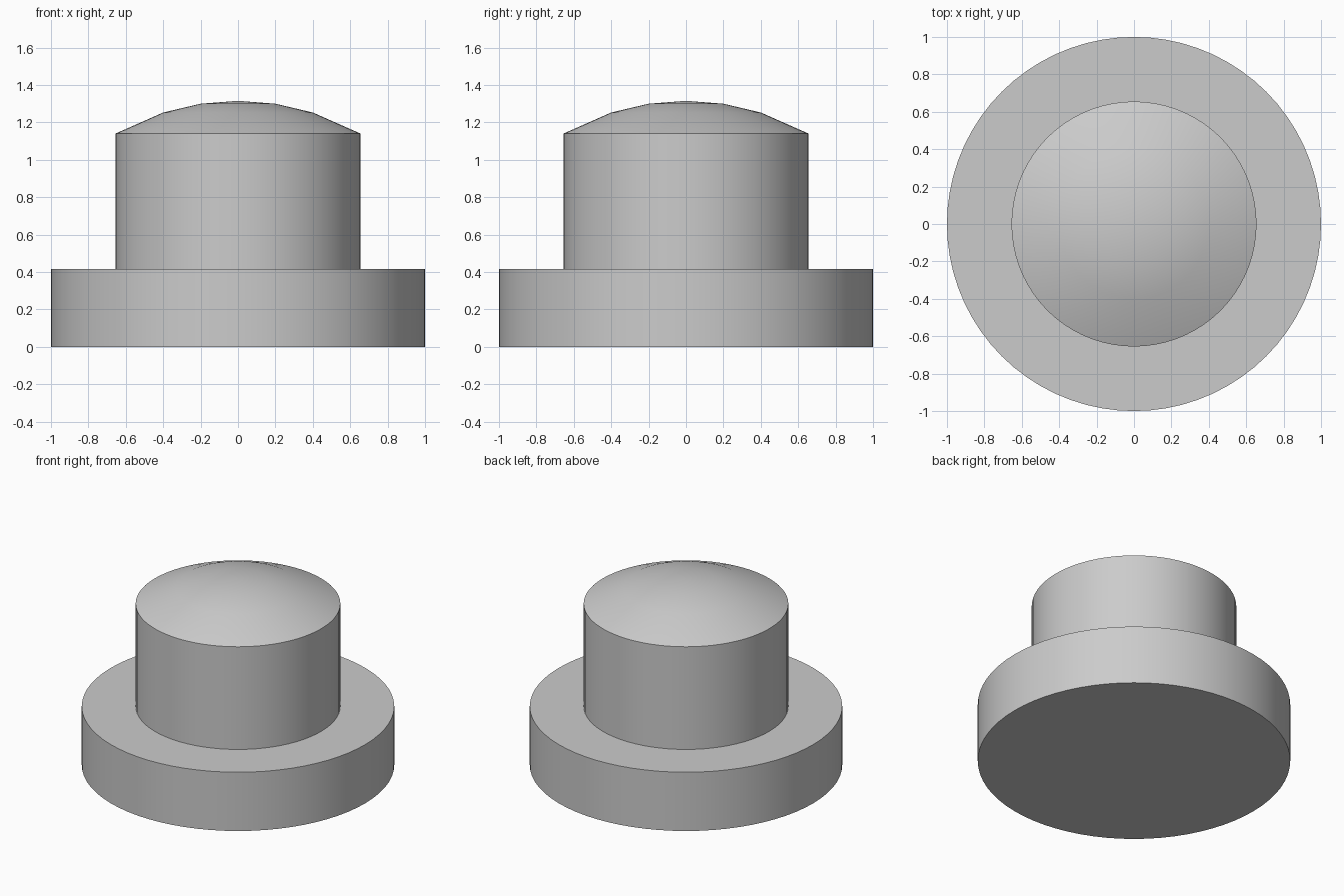
import bpy
import bmesh
from math import cos, sin, pi, radians, sqrt

cube = bpy.data.objects.get("Cube")
if cube:
    bpy.data.objects.remove(cube, do_unlink=True)

SIDES = 72
FLANGE_R, FLANGE_TOP = 1.0, 0.415
STEM_R, STEM_TOP, CROWN = 0.655, 1.14, 1.315

grey = bpy.data.materials.new("plain grey")
grey.use_nodes = True
grey.diffuse_color = (0.6, 0.6, 0.6, 1)
grey.node_tree.nodes["Principled BSDF"].inputs["Base Color"].default_value = (0.6, 0.6, 0.6, 1)


def lathe(name, profile):
    """Revolve (radius, height) points, listed upward along the outside."""
    bm = bmesh.new()
    rings = []
    for r, z in profile:
        if r == 0:
            rings.append([bm.verts.new((0, 0, z))] * SIDES)
        else:
            rings.append([bm.verts.new((r * cos(2 * pi * i / SIDES),
                                        r * sin(2 * pi * i / SIDES), z))
                          for i in range(SIDES)])
    for low, high in zip(rings, rings[1:]):
        for i in range(SIDES):
            j = (i + 1) % SIDES
            corners = dict.fromkeys((low[i], low[j], high[j], high[i]))
            bm.faces.new(list(corners))
    mesh = bpy.data.meshes.new(name)
    bm.to_mesh(mesh)
    bm.free()
    mesh.materials.append(grey)
    obj = bpy.data.objects.new(name, mesh)
    bpy.context.collection.objects.link(obj)
    bpy.ops.object.select_all(action='DESELECT')
    obj.select_set(True)
    bpy.context.view_layer.objects.active = obj
    bpy.ops.object.shade_smooth_by_angle(angle=radians(30))
    return obj


# Wide base flange: underside, rim, and the ledge around the stem
lathe("base_flange", [(0, 0), (FLANGE_R, 0), (FLANGE_R, FLANGE_TOP), (STEM_R, FLANGE_TOP)])

# Stem with a shallow spherical crown
rise = CROWN - STEM_TOP
ball_r = (STEM_R ** 2 + rise ** 2) / (2 * rise)
dome = [(r, CROWN - ball_r + sqrt(ball_r ** 2 - r ** 2)) for r in (STEM_R, 0.4, 0.2, 0)]
lathe("domed_stem", [(STEM_R, FLANGE_TOP)] + dome)
